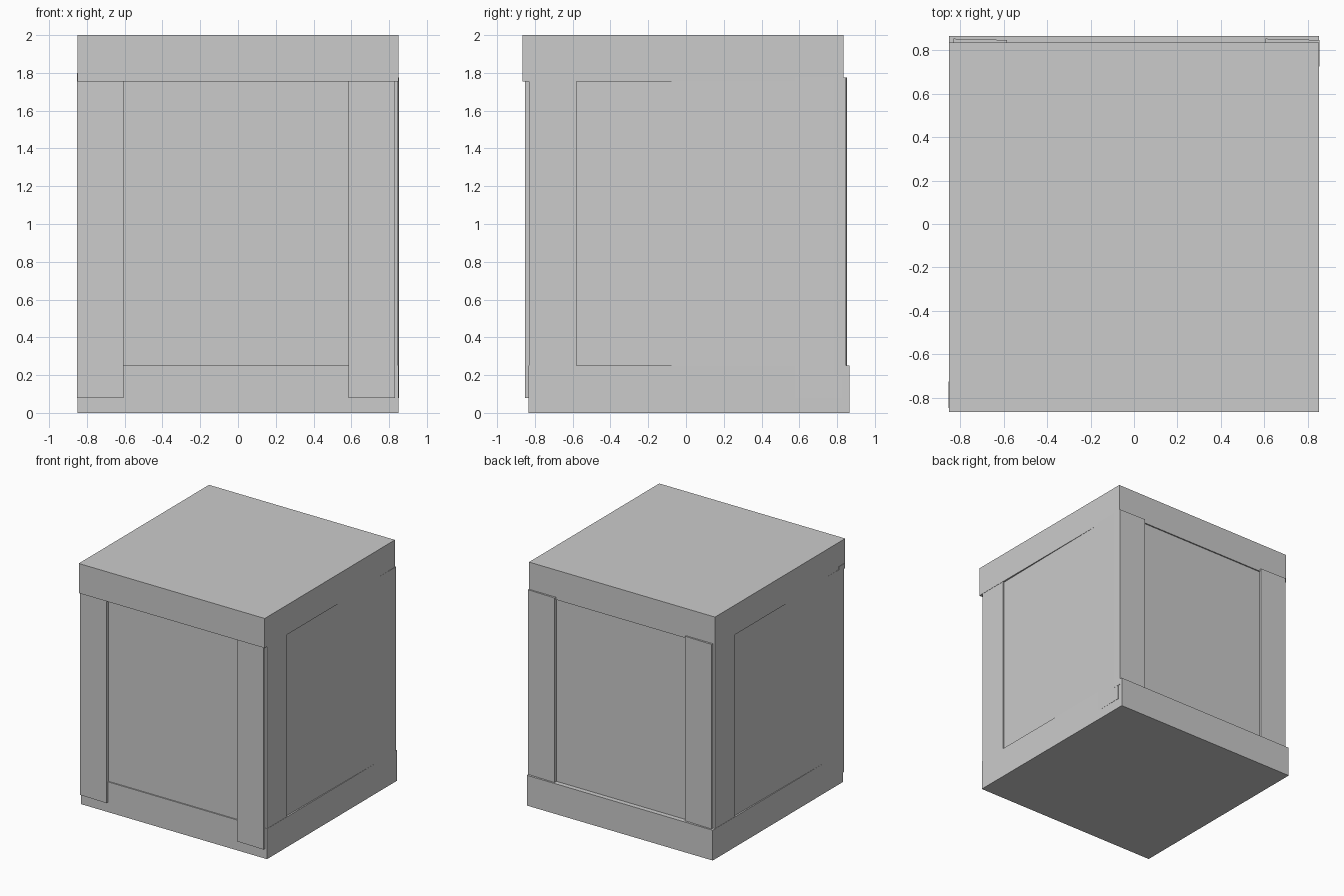
import bpy, bmesh

if "Cube" in bpy.data.objects:
    bpy.data.objects.remove(bpy.data.objects["Cube"])

grey = bpy.data.materials.new("plain_grey")
grey.diffuse_color = (0.6, 0.6, 0.6, 1)
grey.use_nodes = True
grey.node_tree.nodes["Principled BSDF"].inputs["Base Color"].default_value = grey.diffuse_color


def prism(name, outline, z0, z1):
    """Upright prism from a plan outline."""
    bm = bmesh.new()
    base = bm.faces.new([bm.verts.new((x, y, z0)) for x, y in outline])
    top = bmesh.ops.extrude_face_region(bm, geom=[base])["geom"]
    for v in top:
        if isinstance(v, bmesh.types.BMVert):
            v.co.z = z1
    bmesh.ops.recalc_face_normals(bm, faces=bm.faces)
    me = bpy.data.meshes.new(name)
    bm.to_mesh(me)
    bm.free()
    me.materials.append(grey)
    ob = bpy.data.objects.new(name, me)
    bpy.context.collection.objects.link(ob)


def box(name, x0, x1, y0, y1, z0, z1):
    prism(name, [(x0, y0), (x1, y0), (x1, y1), (x0, y1)], z0, z1)


# Top and bottom boards, offset towards front and back
box("top_board", -0.85, 0.85, -0.865, 0.835, 1.755, 2.0)
box("bottom_board", -0.85, 0.85, -0.835, 0.865, 0.0, 0.25)

# Inner body, with side panels slightly skewed so they sink into the frame at one end
prism("inner_body", [(-0.853, -0.825), (0.833, -0.825),
                     (0.853, 0.825), (-0.833, 0.825)], 0.08, 1.775)

# Half-turn symmetric uprights
for s, side in ((1, "right"), (-1, "left")):
    # flat side upright bordering the recessed panel
    ys = sorted((-0.83 * s, -0.58 * s))
    xs = sorted((0.6 * s, 0.848 * s))
    box(side + "_side_upright", *xs, *ys, 0.2, 1.8)

for s, face, z0, z1 in ((1, "back", 0.2, 1.775), (-1, "front", 0.08, 1.8)):
    for x0, x1, k in ((-0.83, -0.585, "a"), (0.605, 0.853, "b")):
        prism(face + "_upright_" + k,
              [(x0 * s, 0.78 * s), (x1 * s, 0.78 * s),
               (x1 * s, 0.846 * s), (x0 * s, 0.852 * s)], z0, z1)
